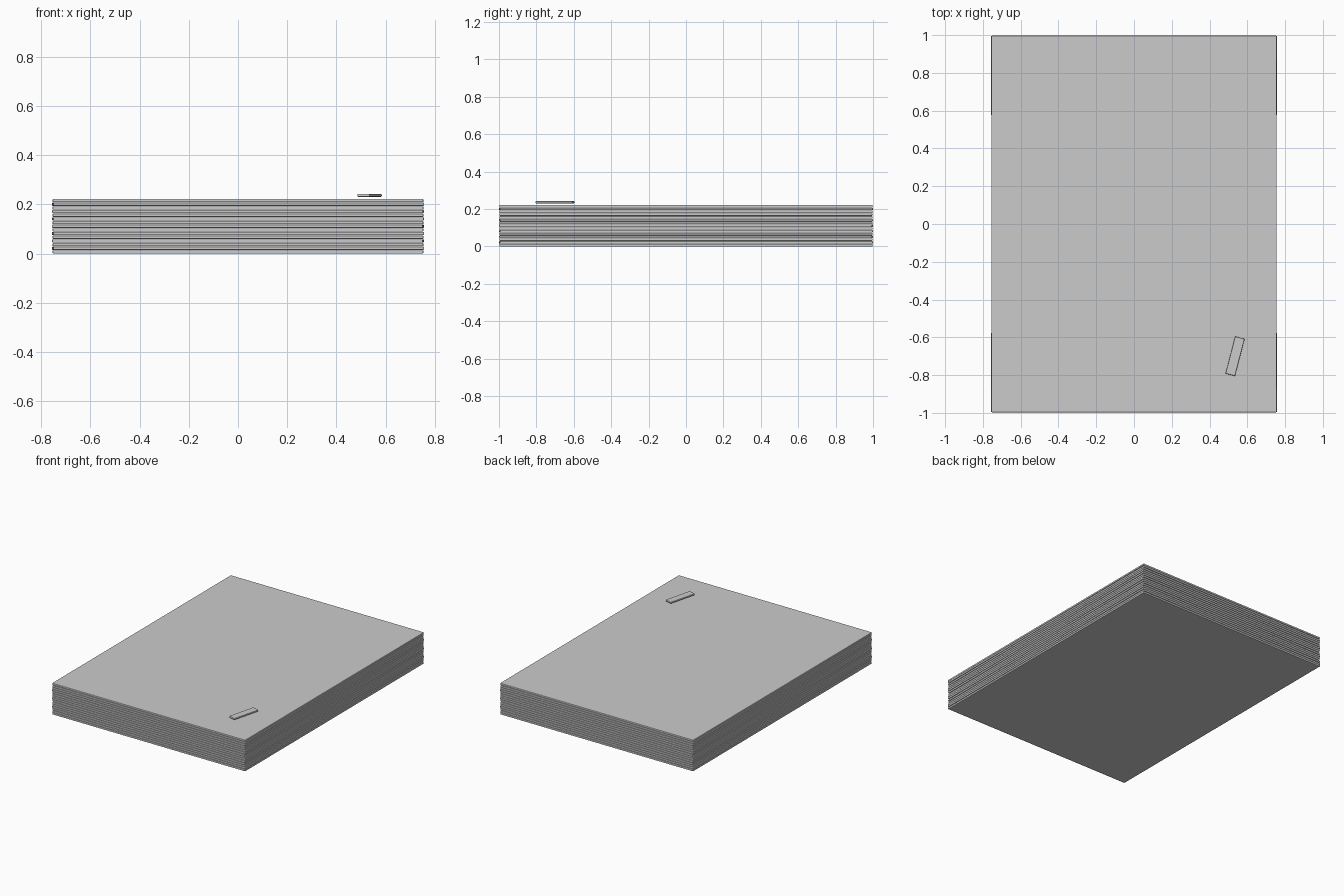
import bpy
import math

if "Cube" in bpy.data.objects:
    bpy.data.objects.remove(bpy.data.objects["Cube"])


def slab(name, size, location, angle, bevel, segments=2):
    """Thin box with softened edges, turned about z."""
    bpy.ops.mesh.primitive_cube_add(size=1, location=location, rotation=(0, 0, angle))
    obj = bpy.context.object
    obj.name = name
    obj.scale = size
    bpy.ops.object.transform_apply(location=False, rotation=False, scale=True)
    mod = obj.modifiers.new("soft_edges", "BEVEL")
    mod.width = bevel
    mod.segments = segments
    return obj


# Stack of sheets, alternate ones very slightly twisted
COUNT, PITCH, THICK = 15, 0.0149, 0.013
twists = [0.003, -0.002, 0.0025, -0.003, 0.002, -0.0015, 0.003]
for i in range(COUNT):
    angle = twists[i // 2] if i % 2 else 0.0
    slab(f"sheet_{i + 1:02d}", (1.508, 1.994, THICK),
         (0, 0, i * PITCH + THICK / 2), angle, 0.003)

# Small clip hovering just above the top sheet
slab("clip", (0.052, 0.203, 0.012), (0.535, -0.70, 0.2365),
     math.radians(-14.5), 0.004)
